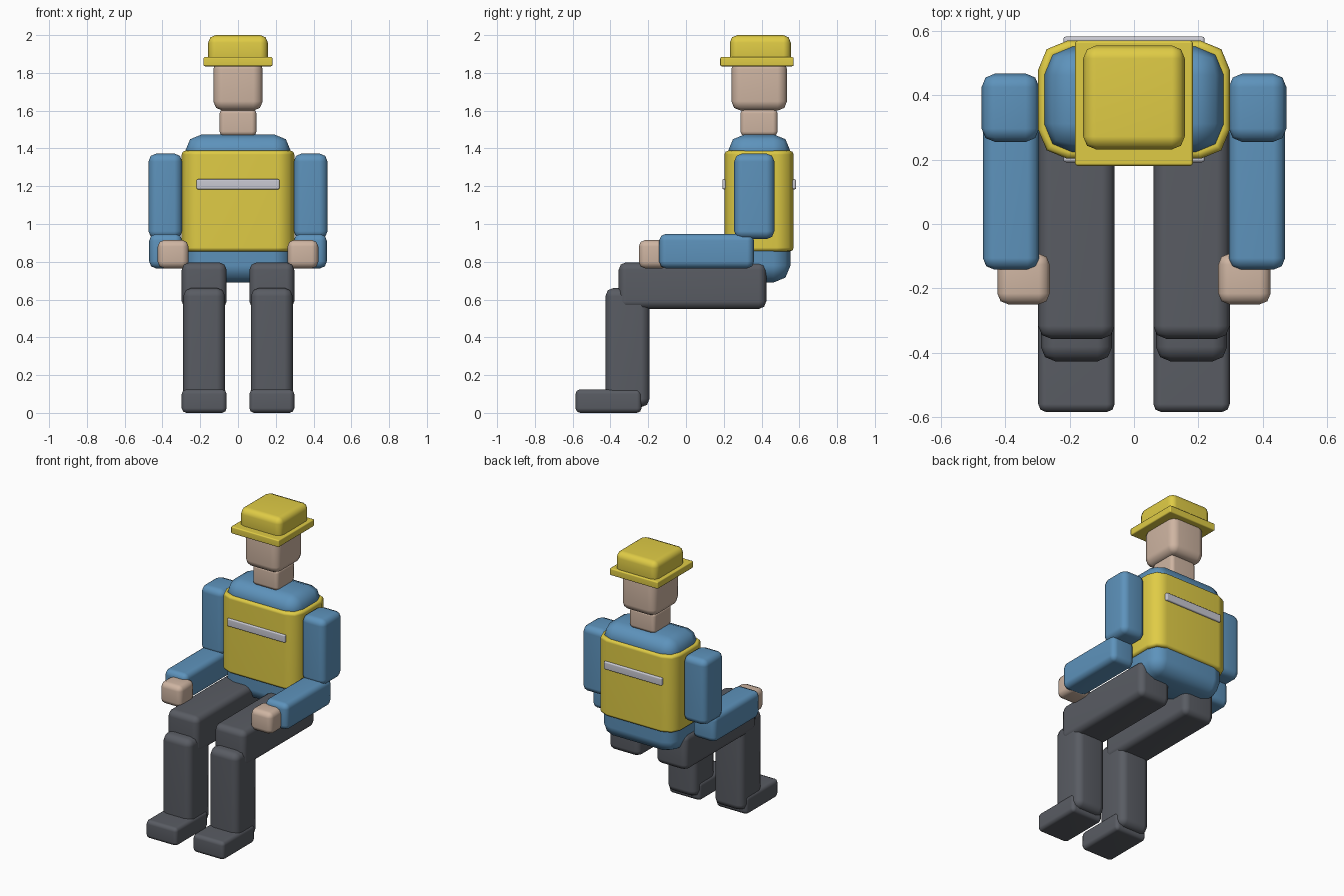
import bpy, bmesh
from mathutils import Vector

if "Cube" in bpy.data.objects:
    bpy.data.objects.remove(bpy.data.objects["Cube"])


def material(name, rgb):
    m = bpy.data.materials.new(name)
    m.diffuse_color = (*rgb, 1)
    m.use_nodes = True
    m.node_tree.nodes["Principled BSDF"].inputs["Base Color"].default_value = m.diffuse_color
    return m


blue = material("blue_cloth", (0.11, 0.29, 0.50))
yellow = material("yellow", (0.74, 0.60, 0.06))
skin = material("skin", (0.62, 0.46, 0.36))
dark = material("dark_grey", (0.10, 0.107, 0.125))
silver = material("silver", (0.58, 0.58, 0.64))


def box(name, xs, ys, zs, mat, bevel, upright=0.0):
    """Rounded box; 'upright' gives the vertical edges a larger radius first."""
    bm = bmesh.new()
    bmesh.ops.create_cube(bm, size=1)
    lo = Vector((xs[0], ys[0], zs[0]))
    hi = Vector((xs[1], ys[1], zs[1]))
    for v in bm.verts:
        v.co = Vector([lo[i] + (v.co[i] + 0.5) * (hi[i] - lo[i]) for i in range(3)])
    edges = bm.edges[:]
    if upright:
        vertical = [e for e in bm.edges
                    if abs(e.verts[0].co.z - e.verts[1].co.z) > 1e-4]
        bmesh.ops.bevel(bm, geom=vertical, offset=upright, segments=2,
                        profile=0.5, affect='EDGES')
        edges = [e for e in bm.edges
                 if abs(e.verts[0].co.z - e.verts[1].co.z) < 1e-4]
    bmesh.ops.bevel(bm, geom=edges, offset=bevel, segments=2,
                    profile=0.5, affect='EDGES')
    bmesh.ops.recalc_face_normals(bm, faces=bm.faces)
    for f in bm.faces:
        f.smooth = True
    mesh = bpy.data.meshes.new(name)
    bm.to_mesh(mesh)
    bm.free()
    mesh.materials.append(mat)
    ob = bpy.data.objects.new(name, mesh)
    bpy.context.collection.objects.link(ob)
    # keep the broad faces flat and the rounded edges smooth
    ob.modifiers.new("flat_faces", 'WEIGHTED_NORMAL')
    return ob


def pair(name, xs, ys, zs, mat, bevel):
    """Same part on both sides of the body."""
    box(name + "_left", xs, ys, zs, mat, bevel)
    box(name + "_right", (-xs[1], -xs[0]), ys, zs, mat, bevel)


# legs
pair("boot", (0.06, 0.298), (-0.585, -0.235), (0.0, 0.125), dark, 0.025)
pair("shin", (0.068, 0.29), (-0.427, -0.193), (0.03, 0.662), dark, 0.045)
pair("thigh", (0.06, 0.298), (-0.357, 0.425), (0.55, 0.797), dark, 0.04)

# body and vest
box("torso", (-0.28, 0.28), (0.222, 0.553), (0.69, 1.475), blue, 0.09)
box("vest", (-0.298, 0.298), (0.203, 0.57), (0.855, 1.388), yellow, 0.02, 0.09)
box("front_strip", (-0.22, 0.22), (0.192, 0.222), (1.183, 1.237), silver, 0.008)
box("back_strip", (-0.22, 0.22), (0.553, 0.583), (1.183, 1.237), silver, 0.008)

# arms
pair("upper_arm", (0.295, 0.474), (0.255, 0.468), (0.92, 1.373), blue, 0.042)
pair("forearm", (0.295, 0.47), (-0.142, 0.36), (0.765, 0.948), blue, 0.036)
pair("hand", (0.262, 0.425), (-0.25, -0.092), (0.765, 0.915), skin, 0.034)

# head
box("neck", (-0.098, 0.098), (0.288, 0.485), (1.465, 1.61), skin, 0.025)
box("head", (-0.131, 0.131), (0.24, 0.535), (1.6, 1.87), skin, 0.05)

# hat
box("hat_brim", (-0.183, 0.183), (0.181, 0.57), (1.835, 1.884), yellow, 0.008)
box("hat_crown", (-0.158, 0.158), (0.232, 0.555), (1.84, 2.0), yellow, 0.04)
